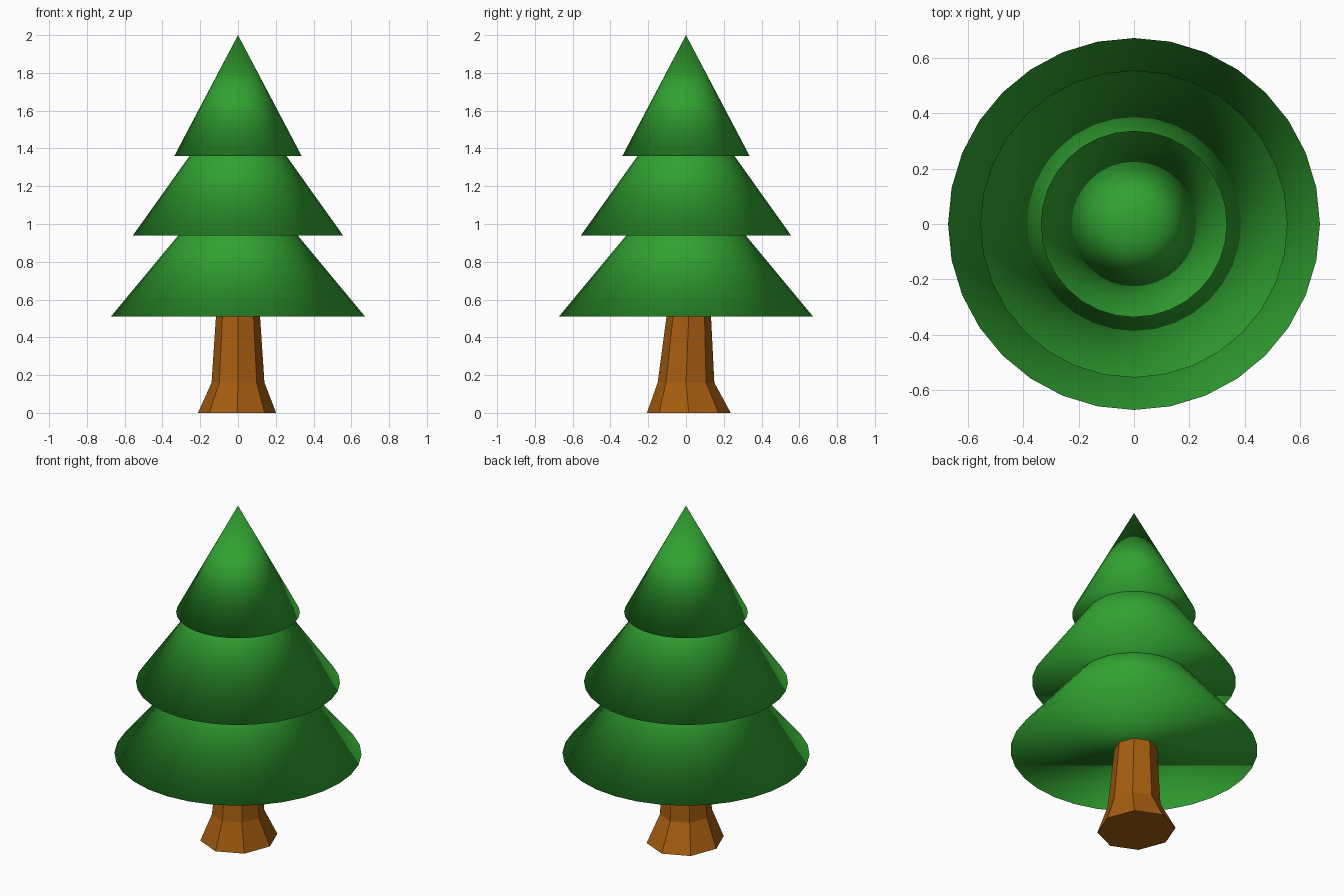
import bpy
import bmesh
from math import cos, sin, tau

cube = bpy.data.objects.get("Cube")
if cube:
    bpy.data.objects.remove(cube, do_unlink=True)


def make_material(name, rgb):
    mat = bpy.data.materials.new(name)
    mat.use_nodes = True
    color = (*rgb, 1.0)
    mat.diffuse_color = color
    mat.node_tree.nodes["Principled BSDF"].inputs["Base Color"].default_value = color
    return mat


def add_object(name, bm, mat, smooth):
    bmesh.ops.recalc_face_normals(bm, faces=bm.faces)
    for face in bm.faces:
        face.smooth = smooth
    mesh = bpy.data.meshes.new(name)
    bm.to_mesh(mesh)
    bm.free()
    mesh.materials.append(mat)
    obj = bpy.data.objects.new(name, mesh)
    bpy.context.collection.objects.link(obj)
    return obj


green = make_material("leaf green", (0.03, 0.36, 0.03))
brown = make_material("bark brown", (0.38, 0.11, 0.005))


# Foliage: closed cones, smooth all over, each rim overhanging the one below
def foliage(name, radius, base, apex):
    bm = bmesh.new()
    bmesh.ops.create_cone(bm, cap_ends=True, segments=32,
                          radius1=radius, radius2=0, depth=apex - base)
    bmesh.ops.translate(bm, verts=bm.verts, vec=(0, 0, (base + apex) / 2))
    bmesh.ops.remove_doubles(bm, verts=bm.verts, dist=0.0001)
    return add_object(name, bm, green, True)


foliage("lower_foliage", 0.673, 0.51, 1.32)
foliage("middle_foliage", 0.556, 0.94, 1.72)
foliage("top_foliage", 0.337, 1.36, 2.0)

# Trunk: eight flat sides lofted through rings, flared at the foot
# Each ring: centre x, centre y, radius x, radius y, height
rings = [
    (-0.005, 0.015, 0.207, 0.222, 0.0),
    (0.0, 0.0, 0.14, 0.15, 0.16),
    (0.0, 0.015, 0.116, 0.117, 0.52),
]
SIDES = 8
bm = bmesh.new()
loops = []
for cx, cy, rx, ry, z in rings:
    loops.append([bm.verts.new((cx + rx * cos(tau * i / SIDES),
                                cy + ry * sin(tau * i / SIDES), z))
                  for i in range(SIDES)])
for low, high in zip(loops, loops[1:]):
    for i in range(SIDES):
        j = (i + 1) % SIDES
        bm.faces.new((low[i], low[j], high[j], high[i]))
bm.faces.new(loops[0][::-1])
bm.faces.new(loops[-1])
add_object("trunk", bm, brown, False)
